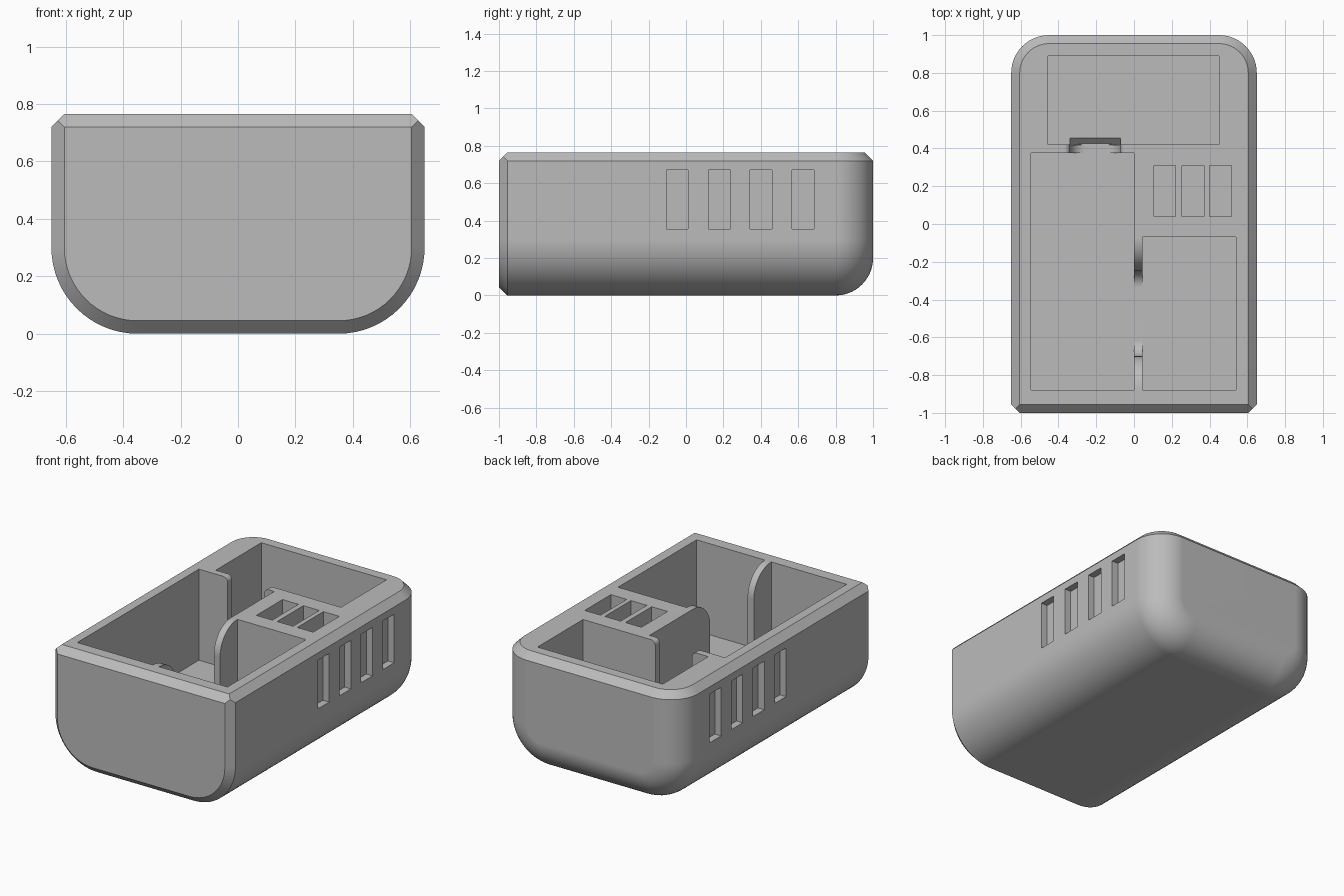
import bpy, bmesh
from math import sin, cos, pi
from mathutils import Vector

cube = bpy.data.objects.get("Cube")
if cube:
    bpy.data.objects.remove(cube, do_unlink=True)

grey = bpy.data.materials.new("plain grey")
grey.use_nodes = True
colour = (0.5, 0.5, 0.5, 1)
grey.diffuse_color = colour
grey.node_tree.nodes["Principled BSDF"].inputs["Base Color"].default_value = colour

WIDTH, TOP, CHAMFER = 0.65, 0.765, 0.045   # half width, height, edge chamfer
BASE_R, BACK_R = 0.3, 0.2                  # long bottom edges, back edges
FLOOR, BACK_FLOOR = 0.17, 0.21


def finish(name, bm):
    bmesh.ops.remove_doubles(bm, verts=bm.verts, dist=1e-5)
    bmesh.ops.recalc_face_normals(bm, faces=bm.faces)
    mesh = bpy.data.meshes.new(name)
    bm.to_mesh(mesh)
    bm.free()
    mesh.materials.append(grey)
    obj = bpy.data.objects.new(name, mesh)
    bpy.context.collection.objects.link(obj)
    return obj


def prism(name, points, axis, lo, hi):
    """Extrude a 2D outline along axis 0 (x) or 1 (y)."""
    bm = bmesh.new()
    place = (lambda p: (lo, p[0], p[1])) if axis == 0 else (lambda p: (p[0], lo, p[1]))
    face = bm.faces.new([bm.verts.new(place(p)) for p in points])
    new = bmesh.ops.extrude_face_region(bm, geom=[face])["geom"]
    shift = Vector((0, 0, 0))
    shift[axis] = hi - lo
    bmesh.ops.translate(bm, vec=shift, verts=[v for v in new if isinstance(v, bmesh.types.BMVert)])
    return finish(name, bm)


def box(name, x0, x1, y0, y1, z0, z1):
    return prism(name, [(y0, z0), (y1, z0), (y1, z1), (y0, z1)], 0, x0, x1)


def arc(cx, cz, r, a0, a1, steps=12):
    angles = [a0 + (a1 - a0) * i / steps for i in range(steps + 1)]
    return [(cx + r * cos(a), cz + r * sin(a)) for a in angles]


def notch(centre, half, r_top, r_base, floor):
    """Slot outline with rounded shoulders and rounded bottom corners."""
    neck = half - r_top
    side = [(half, TOP + 0.1)]
    side += arc(half, TOP - r_top, r_top, pi / 2, pi)
    side += arc(neck - r_base, floor + r_base, r_base, 0, -pi / 2)
    return [(centre + u, z) for u, z in side] + [(centre - u, z) for u, z in reversed(side)]


def ring(bm, inset, y, rim, rim_y, low, high):
    """Cross-section of the body, from the top right corner round to the top left."""
    w = WIDTH - inset
    half = [(rim, rim_y, high), (w, y, low)]
    half += [(x, y, z) for x, z in arc(WIDTH - BASE_R, BASE_R, BASE_R - inset, 0, -pi / 2, 16)]
    pts = half + [(-x, yy, z) for x, yy, z in reversed(half)]
    return [bm.verts.new(p) for p in pts]


# Body: rings from the chamfered front to the rounded back
bm = bmesh.new()
c = CHAMFER
rings = [
    ring(bm, c, -1, WIDTH - c, -1, TOP - c, TOP - c),
    ring(bm, c / 2, c / 2 - 1, WIDTH - c / 2, c / 2 - 1, TOP - c / 2, TOP - c / 2),
    ring(bm, 0, c - 1, WIDTH - c, c - 1, TOP - c, TOP),
]
STEPS = 14
for i in range(STEPS + 1):
    a = pi / 2 * i / STEPS
    rings.append(ring(bm, BACK_R * (1 - cos(a)), 1 - BACK_R + BACK_R * sin(a),
                      WIDTH - BACK_R + (BACK_R - c) * cos(a),
                      1 - BACK_R + (BACK_R - c) * sin(a), TOP - c, TOP))
n = len(rings[0])
for r0, r1 in zip(rings, rings[1:]):
    for i in range(n):
        j = (i + 1) % n
        bm.faces.new((r0[i], r0[j], r1[j], r1[i]))
bm.faces.new(rings[0])
last = rings[-1]
bm.faces.new(last[1:-1])
bm.faces.new((last[0], last[1], last[-2], last[-1]))
bmesh.ops.remove_doubles(bm, verts=bm.verts, dist=1e-5)
bmesh.ops.dissolve_degenerate(bm, edges=bm.edges, dist=1e-5)
body = finish("organizer_body", bm)

# Three large compartments
cutters = [
    box("left_pocket", -0.545, 0, -0.88, 0.375, FLOOR, 1),
    box("right_pocket", 0.045, 0.54, -0.88, -0.07, FLOOR, 1),
    box("back_pocket", -0.455, 0.45, 0.42, 0.89, BACK_FLOOR, 1),
]
# Three small slots in the top
for x in (0.105, 0.255, 0.4):
    cutters.append(box("pen_slot", x, x + 0.115, 0.04, 0.31, 0.45, 1))
# Four shallow recesses in each side
for y in (-0.105, 0.12, 0.343, 0.567):
    for side in (-1, 1):
        ends = sorted((side * (WIDTH - 0.045), side * 0.8))
        cutters.append(box("side_recess", *ends, y, y + 0.117, 0.355, 0.672))
# Rounded openings through the two dividers, and the sloped sill behind one
base = FLOOR + 0.003
cutters.append(prism("divider_opening", notch(-0.475, 0.403, 0.178, 0.085, base), 0, -0.012, 0.057))
cutters.append(prism("back_opening", notch(-0.205, 0.165, 0.032, 0.08, base), 1, 0.365, 0.425))
sill = [(0.417, base), (0.47, base + 0.053), (0.417, base + 0.053)]
cutters.append(prism("sill_slope", sill, 0, -0.338, -0.072))

bpy.context.view_layer.objects.active = body
for cutter in cutters:
    cutter.hide_render = True
    mod = body.modifiers.new("cut", 'BOOLEAN')
    mod.operation = 'DIFFERENCE'
    mod.solver = 'EXACT'
    mod.object = cutter
    bpy.ops.object.modifier_apply(modifier=mod.name)
    bpy.data.objects.remove(cutter, do_unlink=True)

# Smooth the rounded edges, keep the rest crisp
for obj in bpy.context.selected_objects:
    obj.select_set(False)
body.select_set(True)
bpy.ops.object.shade_smooth_by_angle(angle=pi / 7)
weighted = body.modifiers.new("flat_faces", 'WEIGHTED_NORMAL')
weighted.keep_sharp = True
